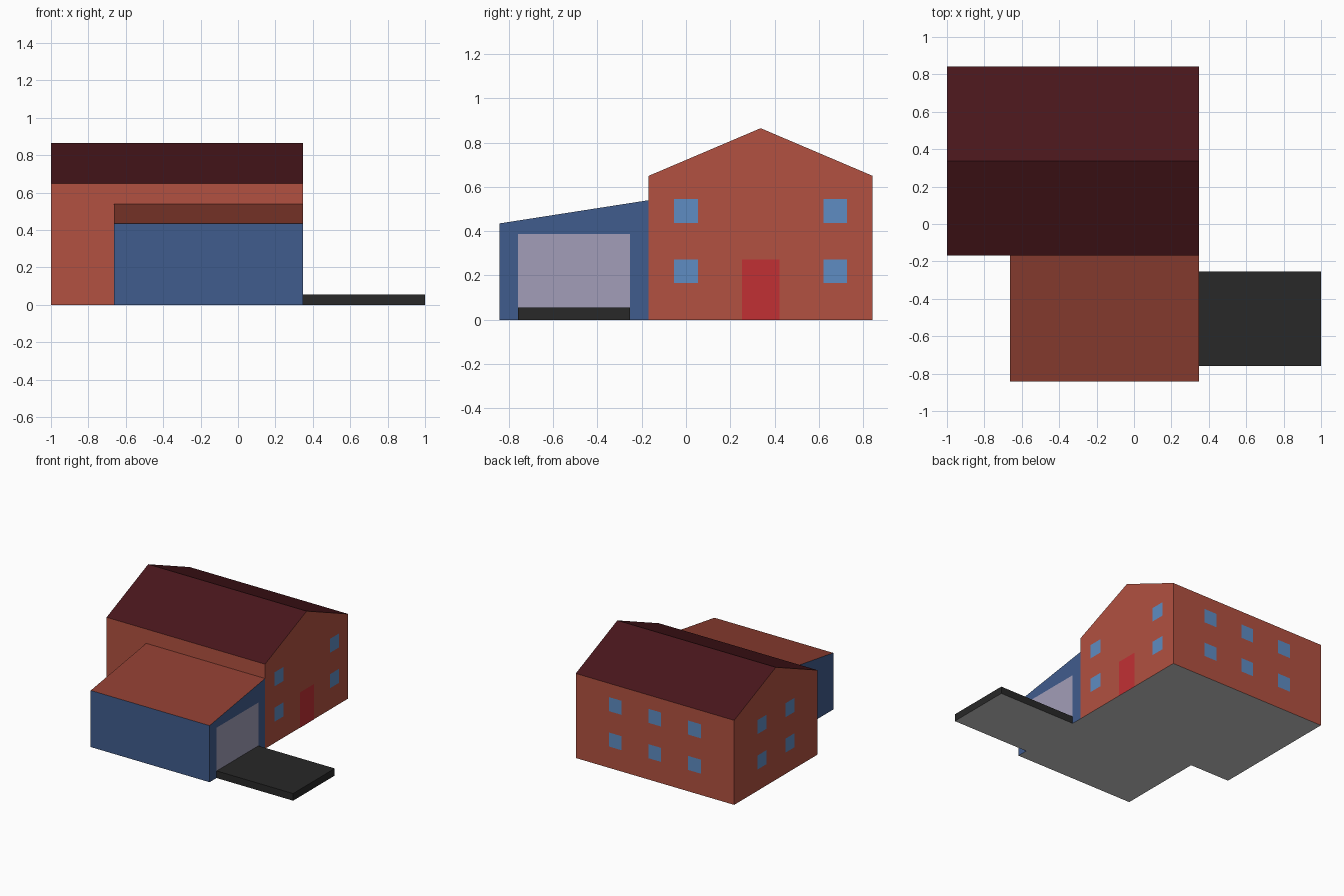
import bpy, bmesh
from mathutils import Vector

if "Cube" in bpy.data.objects:
    bpy.data.objects.remove(bpy.data.objects["Cube"])

U = 0.1685                     # modelling module
X0, X1 = -1.0, 0.348           # house ends
Y0, Y1 = -5 * U + 4 * U, 5 * U # house front and back walls
GX, GY = X1 - 6 * U, -5 * U    # garage left wall and front wall
EPS = 0.002                    # lift of flush panels


def mat(name, r, g, b):
    m = bpy.data.materials.new(name)
    m.diffuse_color = [(c / 255 / 12.92 if c < 11 else ((c / 255 + 0.055) / 1.055) ** 2.4)
                       for c in (r, g, b)] + [1]
    m.use_nodes = True
    m.node_tree.nodes["Principled BSDF"].inputs["Base Color"].default_value = m.diffuse_color
    return m


BRICK = mat("brick", 178, 81, 65)
ROOF = mat("dark_roof", 72, 22, 27)
BLUE = mat("blue_wall", 64, 92, 141)
LOWROOF = mat("garage_roof", 142, 62, 49)
ASPHALT = mat("asphalt", 40, 40, 40)
GLASS = mat("glass", 94, 140, 194)
RED = mat("red_door", 193, 48, 52)
SHUTTER = mat("shutter", 162, 158, 184)


def finish(name, bm, mats):
    me = bpy.data.meshes.new(name)
    bm.to_mesh(me)
    bm.free()
    for m in mats:
        me.materials.append(m)
    ob = bpy.data.objects.new(name, me)
    bpy.context.collection.objects.link(ob)
    return ob


def extrude_x(name, profile, x0, x1, wall, roof):
    """Extrude a (y, z) profile along x; walls, roof and grey base by face direction."""
    bm = bmesh.new()
    face = bm.faces.new([bm.verts.new((x0, y, z)) for y, z in profile])
    ext = bmesh.ops.extrude_face_region(bm, geom=[face])["geom"]
    bmesh.ops.translate(bm, vec=(x1 - x0, 0, 0),
                        verts=[v for v in ext if isinstance(v, bmesh.types.BMVert)])
    bmesh.ops.recalc_face_normals(bm, faces=bm.faces)
    for f in bm.faces:
        f.material_index = 1 if f.normal.z > 0.1 else 2 if f.normal.z < -0.5 else 0
    return finish(name, bm, [wall, roof, None])


def panel(name, center, along, w, h, normal, material):
    """Flush rectangle on a wall, centred at center."""
    n, a = Vector(normal), Vector(along) * w / 2
    c, up = Vector(center) + n * EPS, Vector((0, 0, h / 2))
    bm = bmesh.new()
    f = bm.faces.new([bm.verts.new(c + p) for p in (-a - up, a - up, a + up, -a + up)])
    f.normal_update()
    if f.normal.dot(n) < 0:
        f.normal_flip()
    return finish(name, bm, [material])


# Gabled house and lean-to garage
ridge_y = (Y0 + Y1) / 2
extrude_x("house", [(Y0, 0), (Y1, 0), (Y1, 0.65), (ridge_y, 0.865), (Y0, 0.65)],
          X0, X1, BRICK, ROOF)
extrude_x("garage", [(GY, 0), (Y0, 0), (Y0, 0.54), (GY, 0.435)], GX, X1, BLUE, LOWROOF)

# Driveway slab
drive_y = -3 * U
extrude_x("driveway", [(drive_y - 1.5 * U, 0), (drive_y + 1.5 * U, 0),
                       (drive_y + 1.5 * U, 0.055), (drive_y - 1.5 * U, 0.055)],
          X1, 1.0, ASPHALT, ASPHALT)

# Doors on the right side
panel("front_door", (X1, ridge_y, 0.136), (0, 1, 0), U, 0.272, (1, 0, 0), RED)
panel("garage_door", (X1, drive_y, 0.194), (0, 1, 0), 3 * U, 0.388, (1, 0, 0), SHUTTER)

# Two rows of windows on the right, left and back walls
W = 0.108
for row, z in (("lower", 0.219), ("upper", 0.491)):
    for i, y in enumerate((ridge_y - 2 * U, ridge_y + 2 * U)):
        panel(f"{row}_right_window_{i}", (X1, y, z), (0, 1, 0), W, W, (1, 0, 0), GLASS)
    for i, y in enumerate((ridge_y - U, ridge_y + U)):
        panel(f"{row}_left_window_{i}", (X0, y, z), (0, 1, 0), W, W, (-1, 0, 0), GLASS)
    for i in range(1, 4):
        x = X0 + (X1 - X0) * i / 4
        panel(f"{row}_back_window_{i}", (x, Y1, z), (1, 0, 0), W, W, (0, 1, 0), GLASS)
